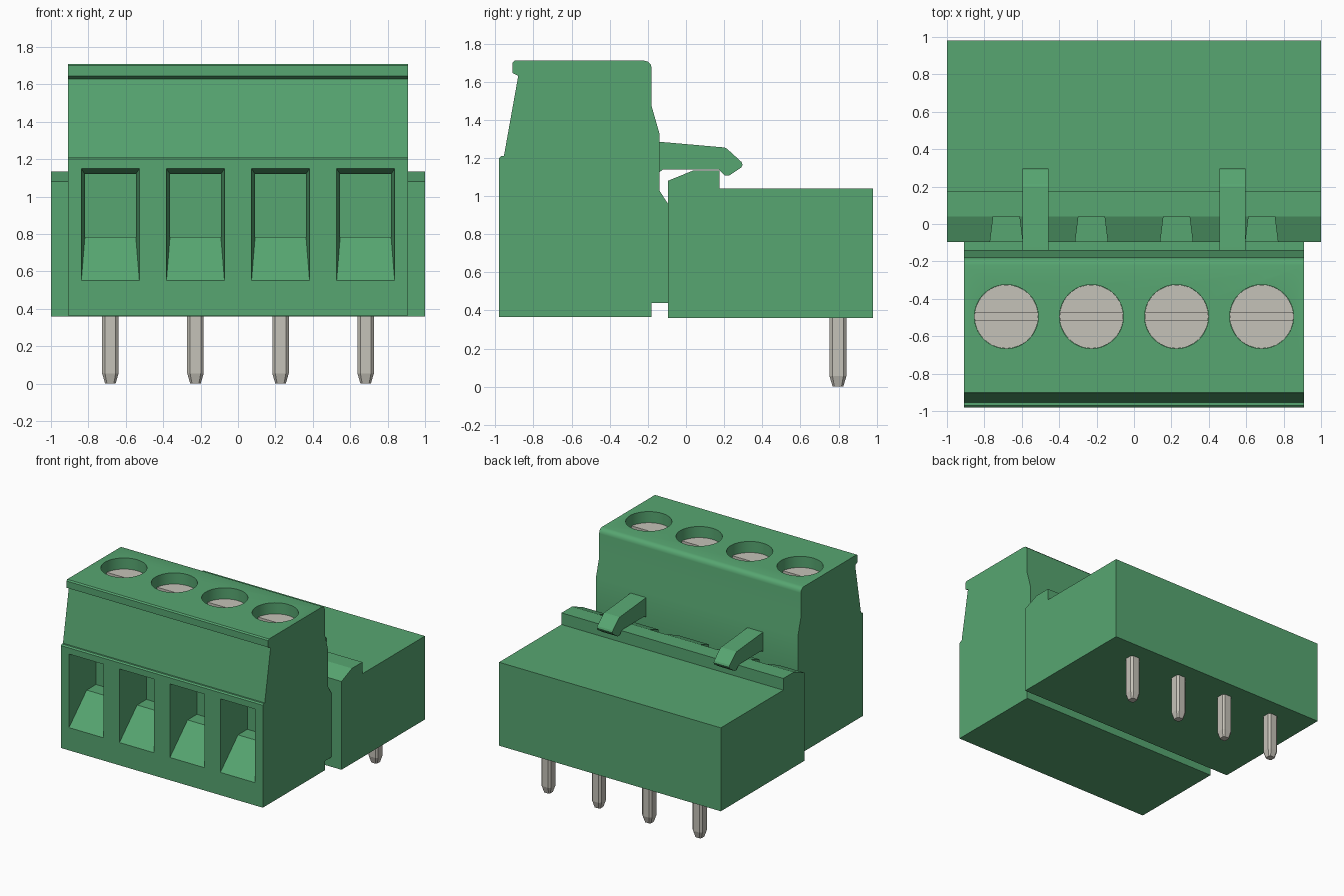
import bpy, bmesh, math
from mathutils import Vector

cube = bpy.data.objects.get("Cube")
if cube:
    bpy.data.objects.remove(cube, do_unlink=True)


def material(name, rgb):
    m = bpy.data.materials.new(name)
    m.use_nodes = True
    m.diffuse_color = (*rgb, 1)
    m.node_tree.nodes["Principled BSDF"].inputs["Base Color"].default_value = (*rgb, 1)
    return m


GREEN = material("green plastic", (0.095, 0.38, 0.165))
METAL = material("tinned metal", (0.56, 0.54, 0.48))
PITCH = 0.455
POLES = [(i - 1.5) * PITCH for i in range(4)]


def loft(name, rings, mat):
    """Closed solid through rings of equal point count."""
    bm = bmesh.new()
    loops = [[bm.verts.new(p) for p in ring] for ring in rings]
    n = len(loops[0])
    for a, b in zip(loops, loops[1:]):
        for i in range(n):
            j = (i + 1) % n
            bm.faces.new((a[i], a[j], b[j], b[i]))
    bm.faces.new(loops[0])
    bm.faces.new(loops[-1])
    bmesh.ops.recalc_face_normals(bm, faces=bm.faces)
    me = bpy.data.meshes.new(name)
    bm.to_mesh(me)
    bm.free()
    me.materials.append(mat)
    ob = bpy.data.objects.new(name, me)
    bpy.context.collection.objects.link(ob)
    return ob


def prism(name, profile, x, half, mat=GREEN):
    """Side profile of (y, z) points extruded along x."""
    return loft(name, [[(s, y, z) for y, z in profile] for s in (x - half, x + half)], mat)


def disc(name, x, y, z0, z1, r, mat):
    angles = [math.tau * i / 48 for i in range(48)]
    return loft(name, [[(x + r * math.cos(a), y + r * math.sin(a), z) for a in angles]
                       for z in (z0, z1)], mat)


def activate(ob):
    bpy.ops.object.select_all(action='DESELECT')
    ob.select_set(True)
    bpy.context.view_layer.objects.active = ob


def cut(ob, cutters):
    activate(ob)
    for c in cutters:
        mod = ob.modifiers.new("cut", 'BOOLEAN')
        mod.operation = 'DIFFERENCE'
        mod.solver = 'EXACT'
        mod.object = c
        bpy.ops.object.modifier_apply(modifier=mod.name)
        bpy.data.objects.remove(c, do_unlink=True)


def smooth(ob):
    activate(ob)
    bpy.ops.object.shade_smooth_by_angle(angle=math.radians(32))


# Plug body with overhanging top lip and rounded back edge
plug = prism("plug_body", [
    (-0.98, 0.365), (-0.98, 1.20), (-0.97, 1.21), (-0.955, 1.21), (-0.88, 1.63),
    (-0.91, 1.645), (-0.91, 1.70), (-0.90, 1.71), (-0.22, 1.71), (-0.20, 1.705),
    (-0.185, 1.69), (-0.18, 1.67), (-0.18, 1.47), (-0.14, 1.33), (-0.14, 1.03),
    (-0.095, 0.96), (-0.095, 0.44), (-0.18, 0.44), (-0.18, 0.365)], 0, 0.91)

# Wire entries: tapered mouth with a ramp, then a straight pocket
SECTIONS = [(-1.0, 0.157, 0.527, 1.153), (-0.78, 0.136, 0.785, 1.12),
            (-0.66, 0.136, 0.785, 1.12)]


def wire_entry(x):
    return loft("entry_cutter", [[(x - w, y, lo), (x + w, y, lo), (x + w, y, hi), (x - w, y, hi)]
                                 for y, w, lo, hi in SECTIONS], GREEN)


SCREW_Y = -0.495
cut(plug, [wire_entry(x) for x in POLES])
cut(plug, [disc("hole_cutter", x, SCREW_Y, 1.58, 1.8, 0.171, GREEN) for x in POLES])
smooth(plug)

# Slotted clamp screws sunk in the top holes
for x in POLES:
    screw = disc("clamp_screw", x, SCREW_Y, 1.57, 1.62, 0.17, METAL)
    slot = prism("slot_cutter", [(SCREW_Y - 0.02, 1.59), (SCREW_Y + 0.02, 1.59),
                                 (SCREW_Y + 0.02, 1.7), (SCREW_Y - 0.02, 1.7)], x, 0.3, METAL)
    cut(screw, [slot])
    smooth(screw)

# Board header with raised latch ridge
header = prism("header_body", [
    (-0.095, 0.36), (0.98, 0.36), (0.98, 1.04), (0.175, 1.04), (0.175, 1.135),
    (0.04, 1.135), (-0.095, 1.08)], 0, 1.0)


# Flat-floored coding notches in the sloped front of the ridge
def notch(x):
    plan = [(x - 0.09, -0.12), (x + 0.09, -0.12), (x + 0.07, 0.04), (x - 0.07, 0.04)]
    return loft("notch_cutter", [[(px, py, z) for px, py in plan] for z in (1.04, 1.3)], GREEN)


cut(header, [notch(x) for x in POLES])

# Latch arms hooking over the ridge
for x in (-0.527, 0.527):
    prism("latch_arm", [
        (-0.15, 1.285), (-0.12, 1.283), (0.2, 1.255), (0.215, 1.248), (0.29, 1.18),
        (0.297, 1.165), (0.29, 1.15), (0.225, 1.107), (0.205, 1.107), (0.17, 1.14),
        (-0.12, 1.14), (-0.14, 1.125), (-0.15, 1.10)], x, 0.07)

# Solder pins: chamfered square bars with tapered tips
PIN_Y = 0.797


def pin_ring(x, z, w):
    c = w * 0.65
    corners = [(w, -c), (w, c), (c, w), (-c, w), (-w, c), (-w, -c), (-c, -w), (c, -w)]
    return [(x + a, PIN_Y + b, z) for a, b in corners]


for x in POLES:
    loft("solder_pin", [pin_ring(x, 0, 0.028), pin_ring(x, 0.055, 0.044),
                        pin_ring(x, 0.38, 0.044)], METAL)
